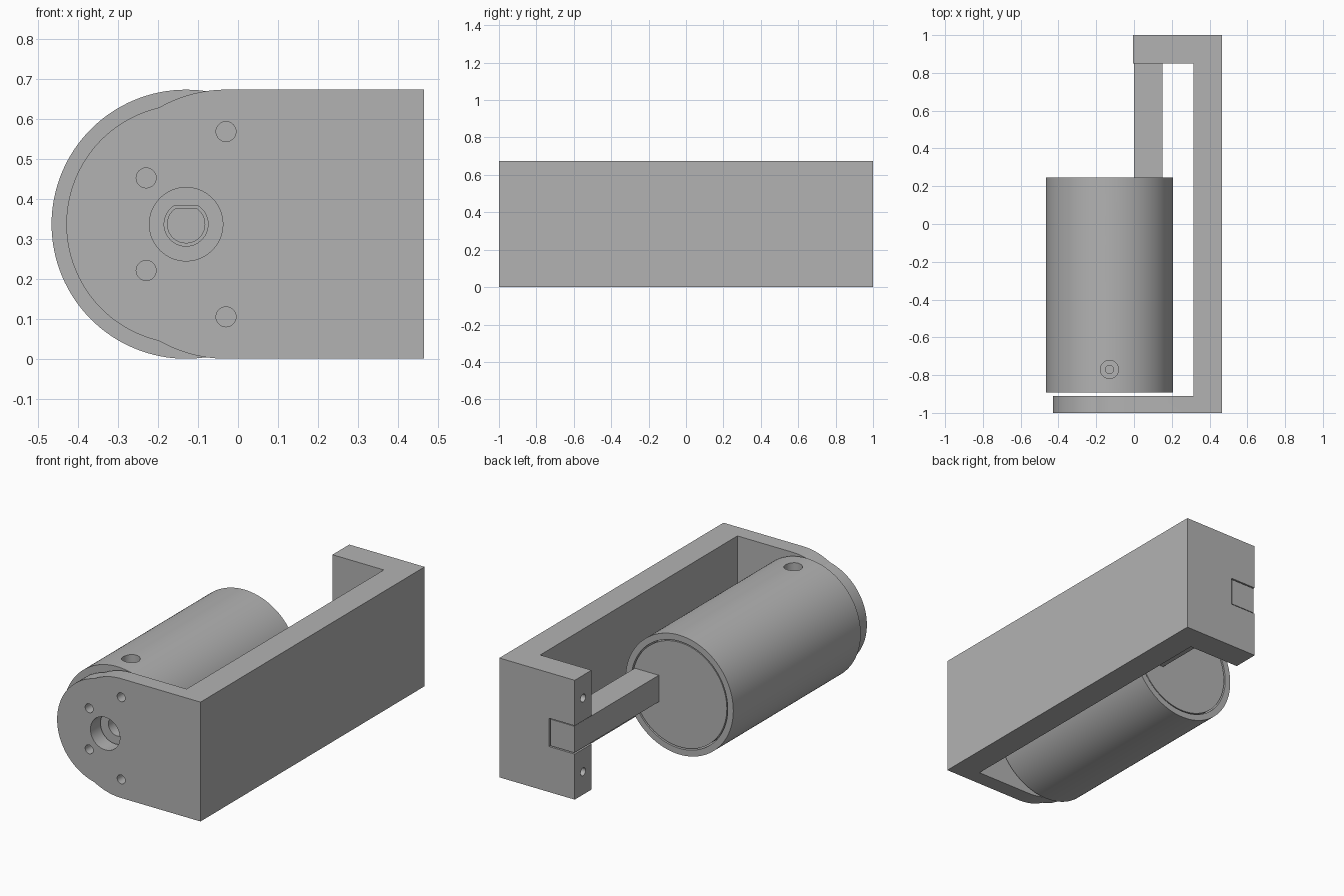
import bpy, bmesh
from math import sin, cos, asin, pi, radians

if "Cube" in bpy.data.objects:
    bpy.data.objects.remove(bpy.data.objects["Cube"], do_unlink=True)

grey = bpy.data.materials.new("satin grey")
grey.use_nodes = True
GREY = (0.45, 0.45, 0.45, 1)
grey.diffuse_color = GREY
grey.node_tree.nodes["Principled BSDF"].inputs["Base Color"].default_value = GREY

R = 0.337          # half height, and sleeve radius
H = 2 * R
CX, CZ = -0.13, R  # motor axis
SIDE = 0.466       # outer face of the bracket


def arc(cx, cy, r, a0=0.0, a1=360.0, n=96, closed=False):
    """Points on an arc, angles in degrees; leaves out the end of a full circle."""
    steps = n if not closed else n - 1
    return [(cx + r * cos(radians(a0 + (a1 - a0) * i / steps)),
             cy + r * sin(radians(a0 + (a1 - a0) * i / steps))) for i in range(n)]


def d_shape(r, flat):
    """Circle around the motor axis with a flat on top."""
    a = asin(flat / r) * 180 / pi
    return arc(CX, CZ, r, 180 - a, 360 + a, 48, True)


def rect(x0, x1, y0, y1):
    return [(x0, y0), (x1, y0), (x1, y1), (x0, y1)]


def prism(name, pts, axis, a, b):
    """Extrude a 2D profile from a to b along an axis."""
    place = {"x": lambda p, t: (t, p[0], p[1]),
             "y": lambda p, t: (p[0], t, p[1]),
             "z": lambda p, t: (p[0], p[1], t)}[axis]
    bm = bmesh.new()
    low = [bm.verts.new(place(p, a)) for p in pts]
    high = [bm.verts.new(place(p, b)) for p in pts]
    bm.faces.new(low)
    bm.faces.new(high)
    for i in range(len(pts)):
        j = (i + 1) % len(pts)
        bm.faces.new((low[i], low[j], high[j], high[i]))
    bmesh.ops.recalc_face_normals(bm, faces=bm.faces)
    mesh = bpy.data.meshes.new(name)
    bm.to_mesh(mesh)
    bm.free()
    mesh.materials.append(grey)
    obj = bpy.data.objects.new(name, mesh)
    bpy.context.collection.objects.link(obj)
    return obj


def activate(obj):
    bpy.ops.object.select_all(action="DESELECT")
    obj.select_set(True)
    bpy.context.view_layer.objects.active = obj


def cut(obj, *profile):
    """Subtract an extruded profile from an object."""
    cutter = prism("cutter", *profile)
    cutter.hide_render = True
    mod = obj.modifiers.new("cut", "BOOLEAN")
    mod.operation = "DIFFERENCE"
    mod.solver = "EXACT"
    mod.object = cutter
    activate(obj)
    bpy.ops.object.modifier_apply(modifier=mod.name)
    bpy.data.objects.remove(cutter, do_unlink=True)


def smooth(obj):
    activate(obj)
    bpy.ops.object.shade_smooth_by_angle(angle=radians(30))


# Bracket: rounded end outline, hollowed to a C with a short rear arm
outline = [(SIDE, 0), (SIDE, H)]
outline += arc(-0.03, CZ, R, 90, 119.9, 16, True)
outline += arc(CX, CZ, 0.30, 103.1, 256.9, 64, True)
outline += arc(-0.03, CZ, R, 240.1, 270, 16, True)
bracket = prism("bracket", outline, "y", -1, 1)
inside = [(-1, -0.91), (0.316, -0.91), (0.316, 0.85),
          (-0.005, 0.85), (-0.005, 1.1), (-1, 1.1)]
cut(bracket, inside, "z", -0.1, H + 0.1)

# Slot for the bar and screw holes in the rear arm
cut(bracket, rect(-0.1, 0.156, CZ - 0.08, CZ + 0.08), "y", 0.8, 1.1)
for side in (-1, 1):
    cut(bracket, arc(0.925, CZ + side * 0.208, 0.022, n=32), "x", -0.1, 0.12)

# Shaft opening and four screw holes in the front plate
cut(bracket, arc(CX, CZ, 0.092), "y", -1.1, -0.85)
for side in (-1, 1):
    for x, dz in ((-0.03, 0.232), (-0.23, 0.116)):
        cut(bracket, arc(x, CZ + side * dz, 0.025, n=32), "y", -1.1, -0.85)
smooth(bracket)

# Sleeve with a rear bore, a D-shaped shaft hole and a set screw hole
sleeve = prism("sleeve", arc(CX, CZ, R, n=128), "y", -0.892, 0.245)
cut(sleeve, arc(CX, CZ, 0.302, n=128), "y", -0.6, 0.4)
cut(sleeve, d_shape(0.055, 0.046), "y", -1, -0.68)
cut(sleeve, arc(CX, -0.77, 0.048, n=48), "z", 0.59, 0.8)
cut(sleeve, arc(CX, -0.77, 0.022, n=32), "z", 0.45, 0.7)
smooth(sleeve)

# Motor body inside the sleeve and its recessed shaft
smooth(prism("motor_body", arc(CX, CZ, 0.295, n=128), "y", -0.59, 0.243))
smooth(prism("motor_shaft", d_shape(0.048, 0.040), "y", -0.8, -0.67))

# Square bar joining the motor to the rear arm
prism("support_bar", rect(0, 0.15, CZ - 0.075, CZ + 0.075), "y", 0.235, 0.997)
